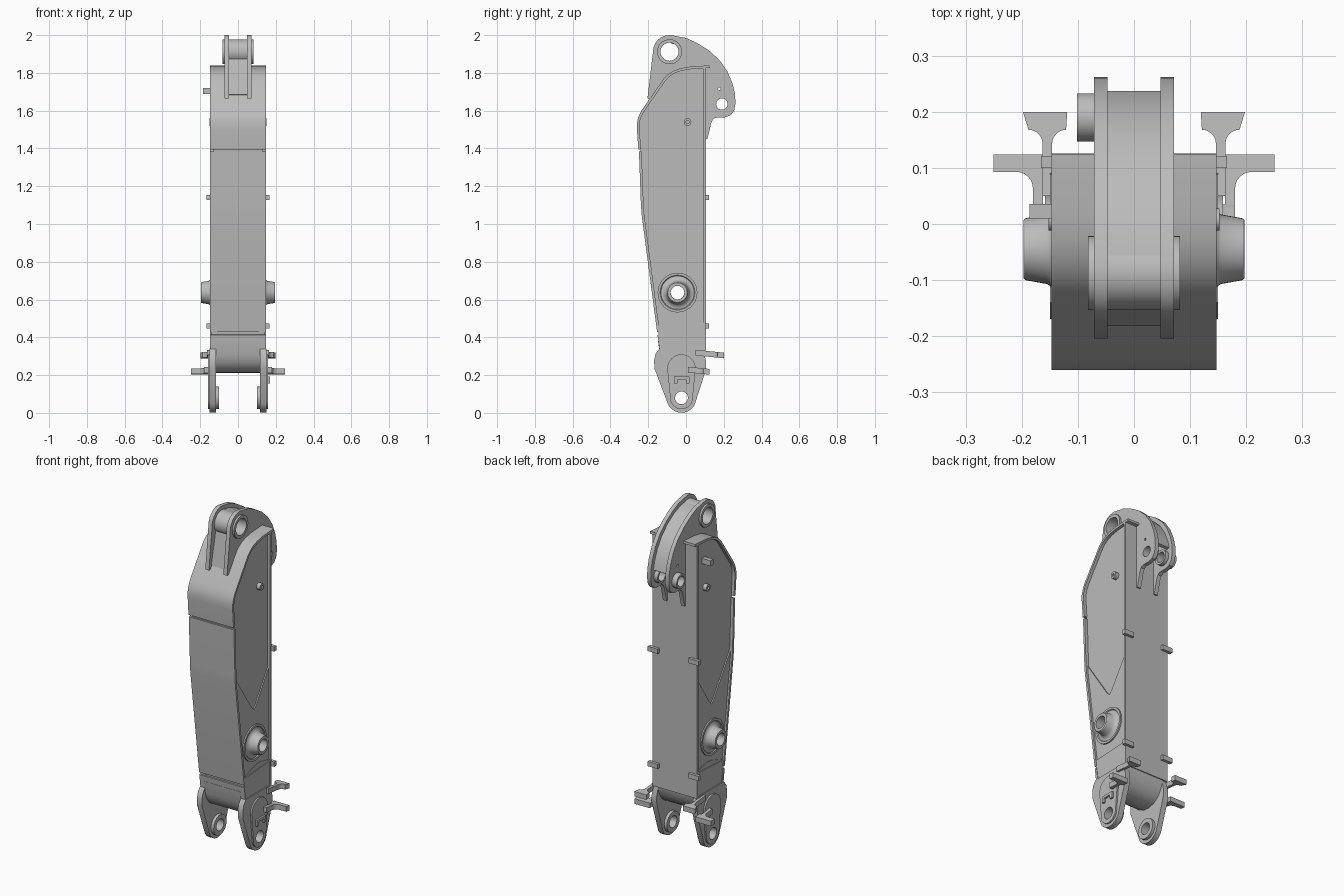
import bpy, bmesh, math
from mathutils import Matrix, Vector

if "Cube" in bpy.data.objects:
    bpy.data.objects.remove(bpy.data.objects["Cube"])

steel = bpy.data.materials.new("steel_grey")
steel.use_nodes = True
GREY = (0.5, 0.5, 0.5, 1.0)
steel.diffuse_color = GREY
steel.node_tree.nodes["Principled BSDF"].inputs["Base Color"].default_value = GREY

# local (u, v, depth) -> world (y, z, x)
SIDE = Matrix(((0, 0, 1, 0), (1, 0, 0, 0), (0, 1, 0, 0), (0, 0, 0, 1)))
SIDES = (("left", 1), ("right", -1))
parts = []


def finish(name, bm):
    bmesh.ops.remove_doubles(bm, verts=bm.verts, dist=1e-5)
    bmesh.ops.recalc_face_normals(bm, faces=bm.faces)
    me = bpy.data.meshes.new(name)
    bm.to_mesh(me)
    bm.free()
    me.materials.append(steel)
    ob = bpy.data.objects.new(name, me)
    bpy.context.collection.objects.link(ob)
    parts.append(ob)
    return ob


def arc(c, r, a0=0, a1=360, n=32):
    """Points on an arc; a full circle leaves out its repeated end point."""
    m = n if abs(a1 - a0) == 360 else n - 1
    ang = [math.radians(a0 + (a1 - a0) * i / m) for i in range(n)]
    return [(c[0] + r * math.cos(a), c[1] + r * math.sin(a)) for a in ang]


def prism(name, outline, d0, d1, holes=(), frame=SIDE):
    """Extrude an outline with round holes (y, z, r) from depth d0 to d1."""
    cu = bpy.data.curves.new(name, 'CURVE')
    cu.dimensions, cu.fill_mode = '2D', 'BOTH'
    cu.extrude = abs(d1 - d0) / 2
    for pts in [outline] + [arc(h[:2], h[2]) for h in holes]:
        sp = cu.splines.new('POLY')
        sp.points.add(len(pts) - 1)
        for p, q in zip(sp.points, pts):
            p.co = (q[0], q[1], 0, 1)
        sp.use_cyclic_u = True
    tmp = bpy.data.objects.new(name + "_outline", cu)
    bpy.context.collection.objects.link(tmp)
    dg = bpy.context.evaluated_depsgraph_get()
    me = bpy.data.meshes.new_from_object(tmp.evaluated_get(dg))
    bm = bmesh.new()
    bm.from_mesh(me)
    bm.transform(frame @ Matrix.Translation((0, 0, (d0 + d1) / 2)))
    bpy.data.objects.remove(tmp)
    bpy.data.curves.remove(cu)
    bpy.data.meshes.remove(me)
    return finish(name, bm)


def pair(name, outline, d0, d1, holes=()):
    for side, s in SIDES:
        prism(f"{side}_{name}", outline, s * d0, s * d1, holes)


def offset(path, t):
    """Shift an open path to its right by t."""
    pts = [Vector(p) for p in path]
    out = []
    for i, p in enumerate(pts):
        dirs = []
        if i > 0:
            dirs.append((p - pts[i - 1]).normalized())
        if i < len(pts) - 1:
            dirs.append((pts[i + 1] - p).normalized())
        ns = [Vector((d.y, -d.x)) for d in dirs]
        n = sum(ns, Vector((0, 0))).normalized()
        out.append(tuple(p + n * (t / n.dot(ns[0]))))
    return out


def plate(name, path, t, half):
    return prism(name, path + offset(path, t)[::-1], -half, half)


def lathe(name, profile, c, s=1):
    """Turn an (r, x) profile around the x axis through (y, z)."""
    bm = bmesh.new()
    n = 40
    rings = []
    for i in range(n):
        a = 2 * math.pi * i / n
        rings.append([bm.verts.new((s * x, c[0] + r * math.cos(a), c[1] + r * math.sin(a)))
                      for r, x in profile])
    for i in range(n):
        p, q = rings[i], rings[(i + 1) % n]
        for j in range(len(profile) - 1):
            bm.faces.new((p[j], p[j + 1], q[j + 1], q[j]))
    return finish(name, bm)


def box(name, x0, x1, y0, y1, z0, z1):
    return prism(name, [(y0, z0), (y1, z0), (y1, z1), (y0, z1)], x0, x1)


# Box beam: cover plates along the front and top, flat plate at the back
low = [(-0.14, 0.33), (-0.151, 0.413)]
mid = [(-0.153, 0.428), (-0.16, 0.48), (-0.235, 1.05), (-0.239, 1.11), (-0.249, 1.383)]
top = [(-0.252, 1.395), (-0.26, 1.50), (-0.26, 1.535), (-0.253, 1.565), (-0.238, 1.597),
       (-0.14, 1.738), (-0.118, 1.77), (-0.095, 1.793), (-0.065, 1.812), (-0.03, 1.824),
       (0.02, 1.833), (0.125, 1.84)]
plate("lower_front_plate", low, 0.014, 0.147)
plate("middle_front_plate", mid, 0.014, 0.147)
plate("upper_wrap_plate", top, 0.014, 0.147)
box("back_plate", -0.147, 0.147, 0.09, 0.105, 0.33, 1.832)

# Side walls, with the thicker lower skin and the end casting
PIVOT = (-0.045, 0.637)
core = offset(low + mid + top[:-1], 0.008) + [(0.098, 1.828), (0.098, 0.33)]
prism("beam_core", core, -0.129, 0.129, [(*PIVOT, 0.06)])
skirt = [(-0.143, 0.43), (-0.227, 1.09), (-0.065, 0.85), (-0.045, 0.83), (-0.025, 0.85),
         (0.092, 1.03), (0.092, 0.43)]
pair("lower_side_skin", skirt, 0.12, 0.136, [(*PIVOT, 0.06)])
pair("casting_ramp", [(-0.14, 0.44), (-0.148, 0.466), (-0.04, 0.5), (0, 0.505), (0.092, 0.487),
                      (0.092, 0.44)], 0.12, 0.139)
pair("casting_side", [(-0.134, 0.32), (-0.15, 0.463), (0.094, 0.478), (0.094, 0.32)], 0.11, 0.144)
prism("curved_end_cap", [(-0.148, 0.38), (-0.138, 0.31), (-0.125, 0.27), (-0.10, 0.235),
                         (-0.06, 0.215), (-0.02, 0.21), (0.025, 0.22), (0.06, 0.245),
                         (0.085, 0.285), (0.104, 0.345), (0.1, 0.38)], -0.118, 0.118)

# Side pivot bosses
for side, s in SIDES:
    lathe(f"{side}_pivot_boss",
          [(0.105, 0.12), (0.105, 0.144), (0.092, 0.144), (0.088, 0.139), (0.078, 0.14),
           (0.067, 0.147), (0.062, 0.155), (0.055, 0.194), (0.052, 0.197), (0.036, 0.197),
           (0.036, 0.0)], PIVOT, s)
    lathe(f"{side}_side_plug", [(0.02, 0.12), (0.02, 0.152), (0.008, 0.152), (0.008, 0.13),
                                (0.0, 0.13)], (0.008, 1.54), s)

# Fork lugs at the bottom
EYE = (-0.024, 0.08)
lug = arc(EYE, 0.079, 203, 332, 18) + [(0.095, 0.195), (0.106, 0.235), (0.106, 0.275),
                                       (0.088, 0.34), (-0.14, 0.34), (-0.16, 0.315),
                                       (-0.169, 0.28), (-0.167, 0.235)]
pair("fork_lug", lug, 0.117, 0.15, [(*EYE, 0.034)])
pair("fork_lug_pad", arc(EYE, 0.06, 195, 345, 16) + arc((-0.024, 0.235), 0.075, -10, 190, 20),
     0.145, 0.159, [(*EYE, 0.034)])
pair("fork_inner_collar", arc(EYE, 0.06), 0.10, 0.12, [(*EYE, 0.034)])
prism("lug_stop_bracket", [(-0.064, 0.155), (-0.064, 0.193), (0.018, 0.193), (0.018, 0.155),
                           (0.0, 0.155), (0.0, 0.178), (-0.046, 0.178), (-0.046, 0.155)],
      0.155, 0.17)

# Head bracket plates
HEAD, REAR = (-0.087, 1.912), (0.19, 1.635)
head = arc(HEAD, 0.088, 165, 75, 12) + [
    (0.0, 1.985), (0.055, 1.96), (0.12, 1.92), (0.177, 1.868), (0.218, 1.81), (0.246, 1.745),
    (0.259, 1.69), (0.262, 1.64), (0.255, 1.60), (0.235, 1.574), (0.205, 1.565), (0.16, 1.565),
    (0.143, 1.555), (0.134, 1.535), (0.113, 1.45), (0.095, 1.45), (0.085, 1.70), (-0.10, 1.72),
    (-0.185, 1.665), (-0.204, 1.665), (-0.20, 1.70)]
pair("head_plate", head, 0.047, 0.071, [(*HEAD, 0.048), (*REAR, 0.03), (0.177, 1.715, 0.007)])

# Webs and tubes between the head plates
plate("head_curved_web", [(-0.075, 1.972), (-0.02, 1.966), (0.04, 1.943), (0.105, 1.902),
                          (0.16, 1.85), (0.20, 1.79), (0.225, 1.73), (0.237, 1.68)], 0.018, 0.049)
plate("head_front_web", [(-0.182, 1.685), (-0.14, 1.88)], 0.018, 0.049)
prism("head_tube", arc(HEAD, 0.066), -0.082, 0.082, [(*HEAD, 0.048)])
prism("rear_collar_right", arc(REAR, 0.043), -0.102, -0.025, [(*REAR, 0.03)])
prism("rear_collar_left", arc(REAR, 0.043), 0.022, 0.05, [(*REAR, 0.03)])

# Hose clips along the back edges, plus one on the right wall
for side, s in SIDES:
    for label, z in (("upper", 1.14), ("lower", 0.46)):
        box(f"{side}_{label}_hose_clip", s * 0.10, s * 0.166, 0.10, 0.121, z - 0.014, z + 0.014)
box("right_wall_clip", -0.186, -0.12, 0.01, 0.036, 1.688, 1.72)

# Filleted hose clamps near the fork
tee = ([(0.146, 0.05)] + arc((0.121, 0.143), 0.025, 0, 90, 7) + [(0.119, 0.2), (0.198, 0.2)]
       + arc((0.188, 0.143), 0.025, 90, 180, 7) + [(0.163, 0.05)])
hook = ([(0.162, 0.01), (0.162, 0.085), (0.15, 0.093), (0.15, 0.124), (0.25, 0.124),
         (0.25, 0.093)] + arc((0.21, 0.063), 0.03, 90, 180, 7) + [(0.18, 0.01)])
for side, s in SIDES:
    for label, shape, z in (("upper", tee, 0.312), ("lower", hook, 0.218)):
        clamp = prism(f"{side}_{label}_hose_clamp", [(s * x, y) for x, y in shape],
                      z - 0.015, z + 0.015, frame=Matrix())
        for v in clamp.data.vertices:
            v.co.z -= 0.1 * (v.co.y - 0.12)
    box(f"{side}_clamp_foot", s * 0.14, s * 0.18, 0.01, 0.035, 0.212, 0.242)

# Smooth round surfaces, keep edges crisp
bpy.ops.object.select_all(action='DESELECT')
for ob in parts:
    ob.select_set(True)
bpy.context.view_layer.objects.active = parts[0]
bpy.ops.object.shade_smooth_by_angle(angle=math.radians(30))
